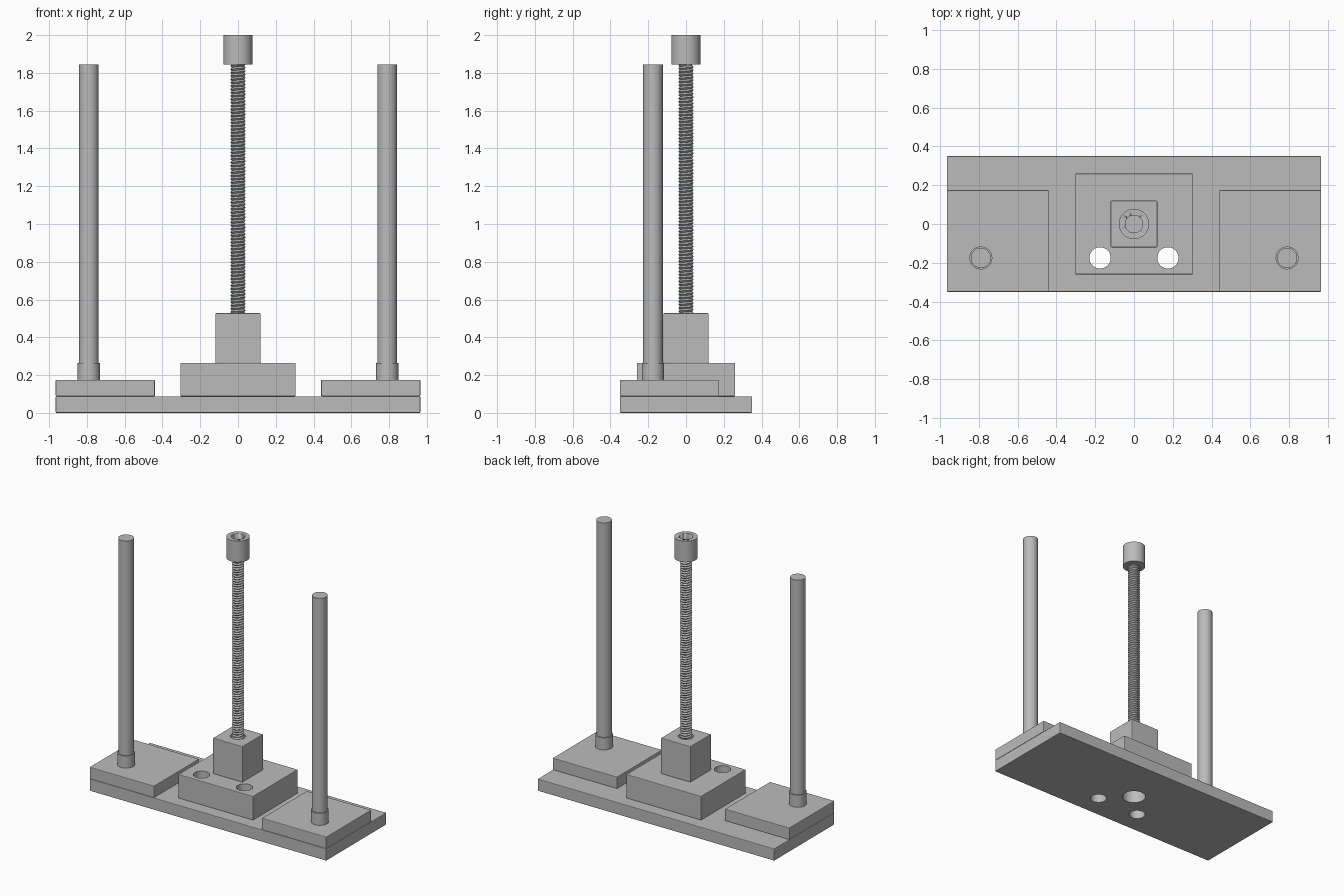
import bpy
import math

cube = bpy.data.objects.get("Cube")
if cube:
    bpy.data.objects.remove(cube, do_unlink=True)

GREY = (0.5, 0.5, 0.5, 1)
metal = bpy.data.materials.new("plain_grey")
metal.use_nodes = True
metal.diffuse_color = GREY
metal.node_tree.nodes["Principled BSDF"].inputs["Base Color"].default_value = GREY


def finish(obj, name, bevel=0.0):
    obj.name = name
    obj.data.materials.append(metal)
    if bevel:
        mod = obj.modifiers.new("edge", 'BEVEL')
        mod.width = bevel
        mod.segments = 2
        mod.limit_method = 'ANGLE'
    return obj


def block(name, x, y, z):
    """Box given by its (low, high) range on each axis."""
    ranges = (x, y, z)
    bpy.ops.mesh.primitive_cube_add(size=1, location=[(a + b) / 2 for a, b in ranges])
    obj = bpy.context.object
    obj.scale = [b - a for a, b in ranges]
    bpy.ops.object.transform_apply(location=False, rotation=False, scale=True)
    return finish(obj, name)


def cylinder(name, radius, x, y, low, high):
    bpy.ops.mesh.primitive_cylinder_add(vertices=48, radius=radius, depth=high - low,
                                        location=(x, y, (low + high) / 2))
    bpy.ops.object.shade_smooth_by_angle(angle=math.radians(30))
    return finish(bpy.context.object, name)


def cut(target, cutters):
    for cutter in cutters:
        mod = target.modifiers.new("hole", 'BOOLEAN')
        mod.operation = 'DIFFERENCE'
        mod.solver = 'EXACT'
        mod.object = cutter
        cutter.hide_render = True
        cutter.hide_set(True)
        cutter.display_type = 'WIRE'


def soften(obj, width=0.004):
    mod = obj.modifiers.new("edge", 'BEVEL')
    mod.width = width
    mod.segments = 2
    mod.limit_method = 'ANGLE'


# Stacked plates and blocks
BASE, PLATE, CENTRE, TOWER, ROD, TOP = 0.088, 0.175, 0.264, 0.528, 1.845, 2.0
base = block("base_plate", (-0.965, 0.965), (-0.35, 0.35), (0, BASE))
centre = block("centre_block", (-0.305, 0.305), (-0.26, 0.26), (BASE, CENTRE))
tower = block("tower_block", (-0.12, 0.12), (-0.12, 0.12), (CENTRE, TOWER))
for part in (base, centre, tower):
    soften(part)

# Bolt holes, lower counterbore and the screw bore
bolts = [cylinder("bolt_hole_cutter", 0.055, x, -0.175, -0.1, 0.4) for x in (-0.175, 0.175)]
counterbore = cylinder("counterbore_cutter", 0.08, 0, 0, -0.1, PLATE)
bore = cylinder("bore_cutter", 0.052, 0, 0, -0.1, 0.7)
cut(base, bolts + [counterbore])
cut(centre, bolts + [counterbore, bore])
cut(tower, [bore])

# Side plates with collared guide rods
for side, s in (("right", -1), ("left", 1)):
    plate = block(side + "_plate", sorted((0.44 * s, 0.965 * s)), (-0.35, 0.175), (BASE, PLATE))
    soften(plate)
    cylinder(side + "_collar", 0.059, 0.79 * s, -0.175, PLATE, CENTRE)
    cylinder(side + "_rod", 0.052, 0.79 * s, -0.175, CENTRE, ROD)

# Threaded screw: one tooth swept along a helix
PITCH, START = 0.0176, 0.27
TURNS = int((ROD - START) / PITCH)
mesh = bpy.data.meshes.new("screw_thread")
mesh.from_pydata([(0.033, 0, 0), (0.041, 0, PITCH / 2), (0.033, 0, PITCH)],
                 [(0, 1), (1, 2)], [])
thread = bpy.data.objects.new("screw_thread", mesh)
bpy.context.collection.objects.link(thread)
thread.location.z = START
finish(thread, "screw_thread")
sweep = thread.modifiers.new("helix", 'SCREW')
sweep.screw_offset = PITCH
sweep.iterations = TURNS
sweep.steps = sweep.render_steps = 28
sweep.use_smooth_shade = False
sweep.use_normal_calculate = True
sweep.use_merge_vertices = True
sweep.merge_threshold = 0.0001
cylinder("screw_core", 0.033, 0, 0, START, ROD + 0.01)

# Socket head of the screw
head = cylinder("screw_head", 0.078, 0, 0, ROD, TOP)
socket = cylinder("socket_cutter", 0.045, 0, 0, 1.92, 2.1)
cut(head, [socket])
